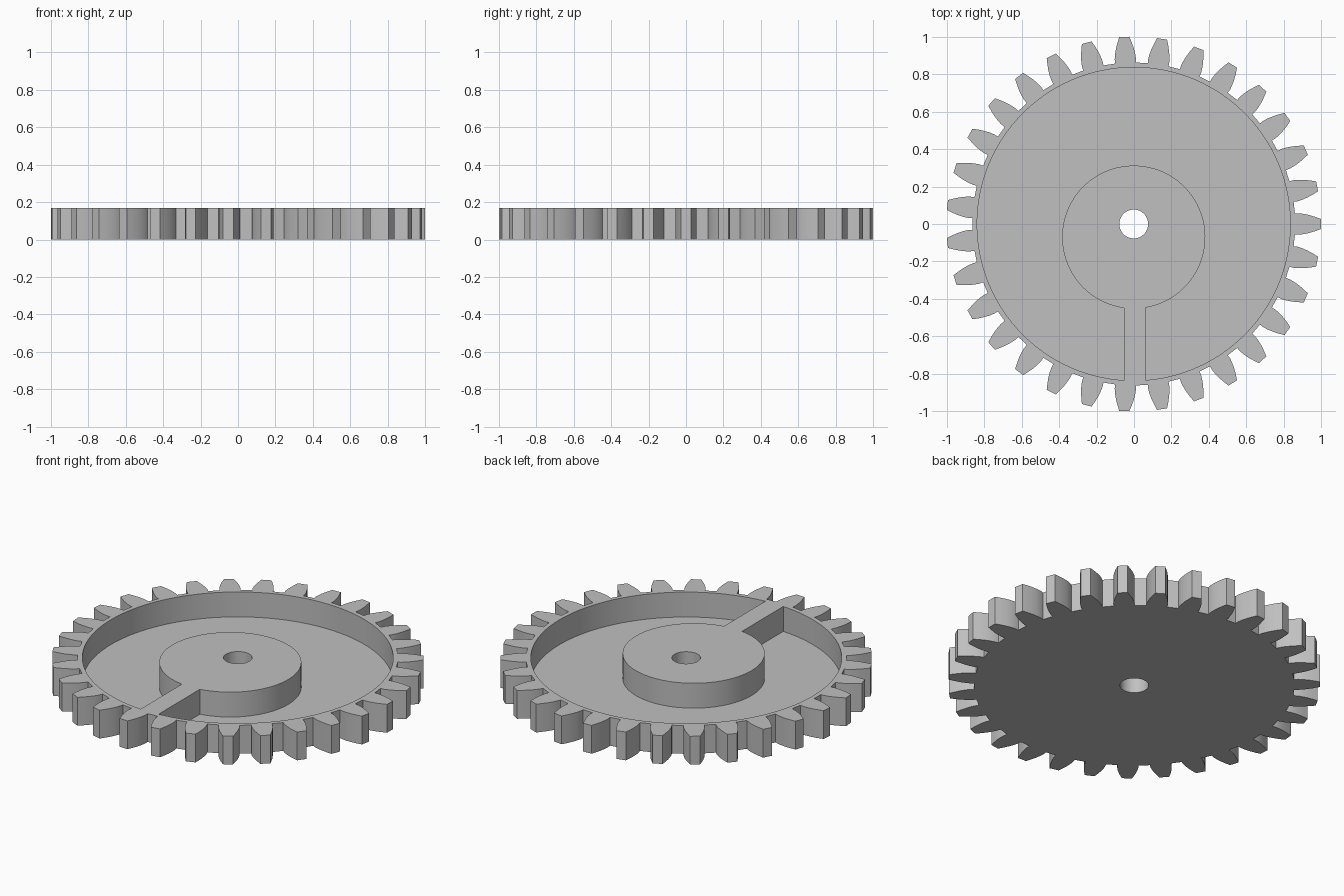
import bpy
import bmesh
from math import pi, sin, cos, asin

cube = bpy.data.objects.get("Cube")
if cube:
    bpy.data.objects.remove(cube, do_unlink=True)

TEETH = 31
HEIGHT = 0.168
FLOOR = 0.02
POCKET_R = 0.836
HUB_R, HUB_Y = 0.382, -0.07
BORE_R = 0.077
SPOKE_LEFT, SPOKE_RIGHT = -0.053, 0.064
CENTRE_X = -0.0015

# One flat grey for the whole part
grey = bpy.data.materials.new("plain grey")
grey.use_nodes = True
colour = (0.53, 0.53, 0.53, 1)
grey.diffuse_color = colour
grey.node_tree.nodes["Principled BSDF"].inputs["Base Color"].default_value = colour


def arc(radius, start, end, steps, cy=0):
    """Points along an arc, both ends included."""
    angles = [start + (end - start) * i / steps for i in range(steps + 1)]
    return [(radius * cos(a), cy + radius * sin(a)) for a in angles]


def prism(name, outline, z0, z1):
    """Extrude a closed outline between two heights."""
    bm = bmesh.new()
    face = bm.faces.new([bm.verts.new((x + CENTRE_X, y, z0)) for x, y in outline])
    new = bmesh.ops.extrude_face_region(bm, geom=[face])["geom"]
    top = [v for v in new if isinstance(v, bmesh.types.BMVert)]
    bmesh.ops.translate(bm, verts=top, vec=(0, 0, z1 - z0))
    bmesh.ops.recalc_face_normals(bm, faces=bm.faces)
    mesh = bpy.data.meshes.new(name)
    bm.to_mesh(mesh)
    bm.free()
    mesh.materials.append(grey)
    obj = bpy.data.objects.new(name, mesh)
    bpy.context.collection.objects.link(obj)
    return obj


def cut(target, cutter):
    """Subtract the cutter, then discard it."""
    cutter.hide_render = True
    mod = target.modifiers.new("cut", "BOOLEAN")
    mod.operation, mod.solver, mod.object = "DIFFERENCE", "EXACT", cutter
    bpy.context.view_layer.objects.active = target
    bpy.ops.object.modifier_apply(modifier=mod.name)
    bpy.data.objects.remove(cutter, do_unlink=True)


# Tooth flank as (radius, half width), mirrored to make each tooth
flank = [(0.862, 0.056), (0.885, 0.057), (0.91, 0.054),
         (0.94, 0.0475), (0.97, 0.038), (1.0, 0.027)]
half_tooth = [(r, w / r) for r, w in flank]
tooth = [(r, -a) for r, a in half_tooth] + [(r, a) for r, a in reversed(half_tooth)]
gear_outline = []
for i in range(TEETH):
    turn = 2 * pi * i / TEETH
    gear_outline += [(r * cos(a + turn), r * sin(a + turn)) for r, a in tooth]
gear = prism("gear_wheel", gear_outline, 0, HEIGHT)

# Recess running round the offset hub, leaving one spoke at the front
down = -pi / 2
rim_wall = arc(POCKET_R, down + asin(SPOKE_RIGHT / POCKET_R),
               down + 2 * pi + asin(SPOKE_LEFT / POCKET_R), 120)
hub_wall = arc(HUB_R, down + 2 * pi + asin(SPOKE_LEFT / HUB_R),
               down + asin(SPOKE_RIGHT / HUB_R), 80, HUB_Y)
cut(gear, prism("recess_cutter", rim_wall + hub_wall, FLOOR, HEIGHT + 0.1))

# Bore through the wheel centre
bore = arc(BORE_R, 0, 2 * pi, 48)[:-1]
cut(gear, prism("bore_cutter", bore, -0.1, HEIGHT + 0.1))

# Smooth walls with crisp edges
bpy.ops.object.select_all(action="DESELECT")
gear.select_set(True)
bpy.context.view_layer.objects.active = gear
bpy.ops.object.shade_smooth_by_angle(angle=pi / 7)
